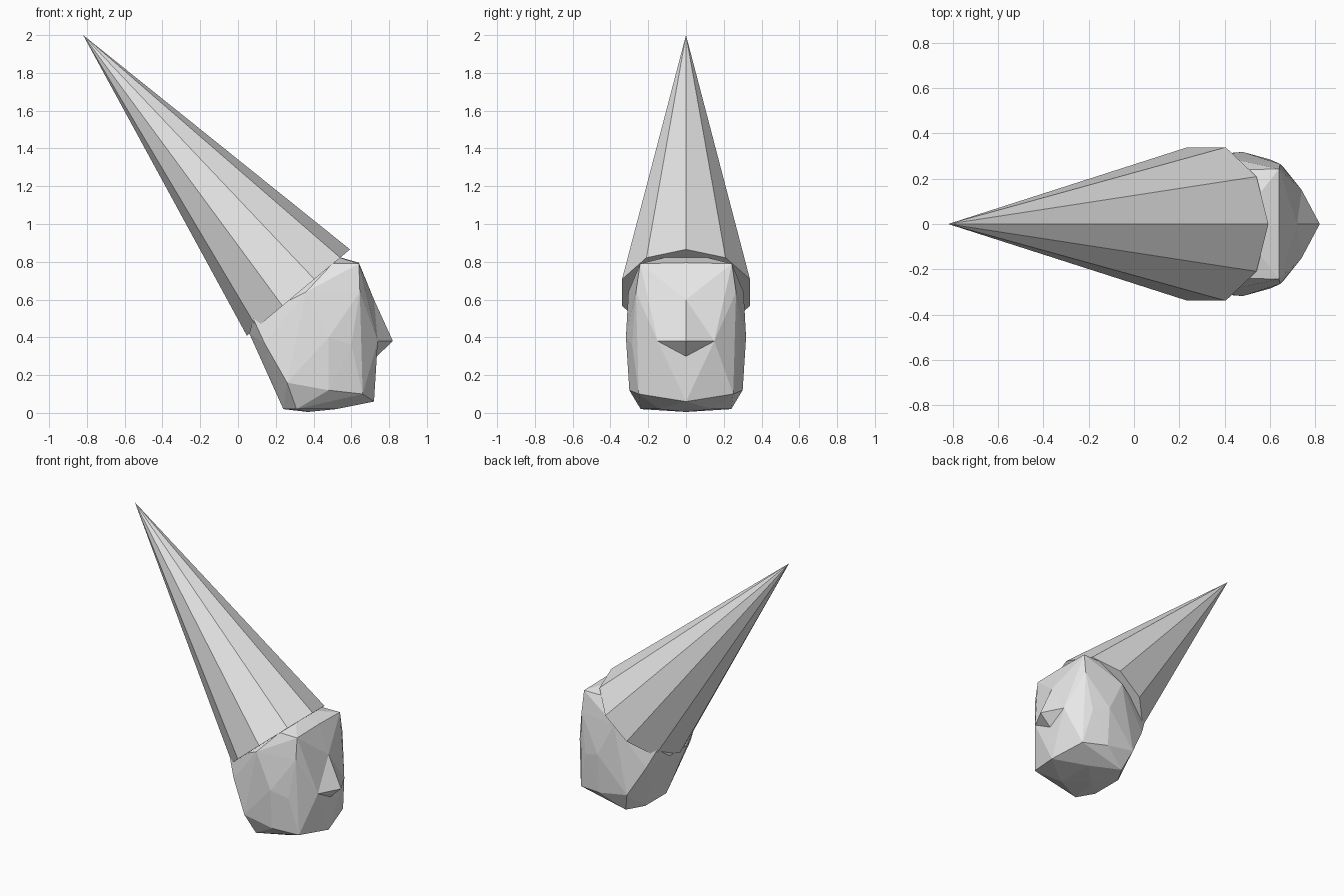
import bpy
import bmesh
from mathutils import Matrix, Vector

cube = bpy.data.objects.get("Cube")
if cube:
    bpy.data.objects.remove(cube)

grey = bpy.data.materials.new("light grey")
grey.use_nodes = True
colour = (0.8, 0.8, 0.8, 1)
grey.diffuse_color = colour
grey.node_tree.nodes["Principled BSDF"].inputs["Base Color"].default_value = colour


def add_object(name, bm):
    bmesh.ops.recalc_face_normals(bm, faces=bm.faces[:])
    mesh = bpy.data.meshes.new(name)
    bm.to_mesh(mesh)
    bm.free()
    mesh.materials.append(grey)
    obj = bpy.data.objects.new(name, mesh)
    bpy.context.collection.objects.link(obj)
    return obj


def mirrored_hull(name, half_points):
    """Faceted solid around points mirrored across the y = 0 plane."""
    bm = bmesh.new()
    for x, y, z in half_points:
        for side in ((1, -1) if y else (1,)):
            bm.verts.new((x, y * side, z))
    result = bmesh.ops.convex_hull(bm, input=bm.verts[:])
    loose = set(result["geom_interior"]) | set(result["geom_unused"])
    bmesh.ops.delete(bm, geom=[v for v in loose if isinstance(v, bmesh.types.BMVert)],
                     context='VERTS')
    return add_object(name, bm)


# Head: faceted egg, listed from the underside to the crown
mirrored_hull("head", [
    (0.37, 0, 0.005), (0.24, 0.12, 0.02), (0.31, 0.24, 0.02), (0.52, 0.14, 0.02),
    (0.72, 0, 0.06), (0.66, 0.25, 0.10), (0.48, 0.30, 0.12), (0.26, 0.30, 0.16),
    (0.19, 0.14, 0.15), (0.74, 0.15, 0.38), (0.60, 0.285, 0.36), (0.48, 0.318, 0.40),
    (0.14, 0.25, 0.37), (0.06, 0.10, 0.42), (0.08, 0.21, 0.50),
    (0.72, 0, 0.60), (0.645, 0.265, 0.64), (0.36, 0.305, 0.64),
    (0.64, 0.243, 0.79), (0.50, 0.24, 0.79), (0.45, 0, 0.85), (0.64, 0, 0.795),
])

# Nose: wedge with a flat underside
mirrored_hull("nose", [
    (0.72, 0, 0.60), (0.74, 0.15, 0.38), (0.82, 0, 0.38), (0.73, 0, 0.295),
])

# Hat: tall ten-sided cone leaning back
rim_centre = Vector((0.32, 0, 0.637))
tip = Vector((-0.82, 0, 2))
axis = tip - rim_centre
forward = Vector((axis.z, 0, -axis.x)).normalized()
up = axis.normalized()
across = up.cross(forward)
frame = Matrix((forward, across, up)).transposed().to_4x4()
hat_matrix = Matrix.Translation((rim_centre + tip) / 2) @ frame
bm = bmesh.new()
bmesh.ops.create_cone(bm, cap_ends=True, segments=10, radius1=0.356, radius2=0,
                      depth=axis.length)
bmesh.ops.remove_doubles(bm, verts=bm.verts[:], dist=0.001)
# Turn half a side so a flat side faces forward
bmesh.ops.transform(bm, matrix=hat_matrix @ Matrix.Rotation(0.31416, 4, 'Z'), verts=bm.verts[:])
add_object("hat", bm)
